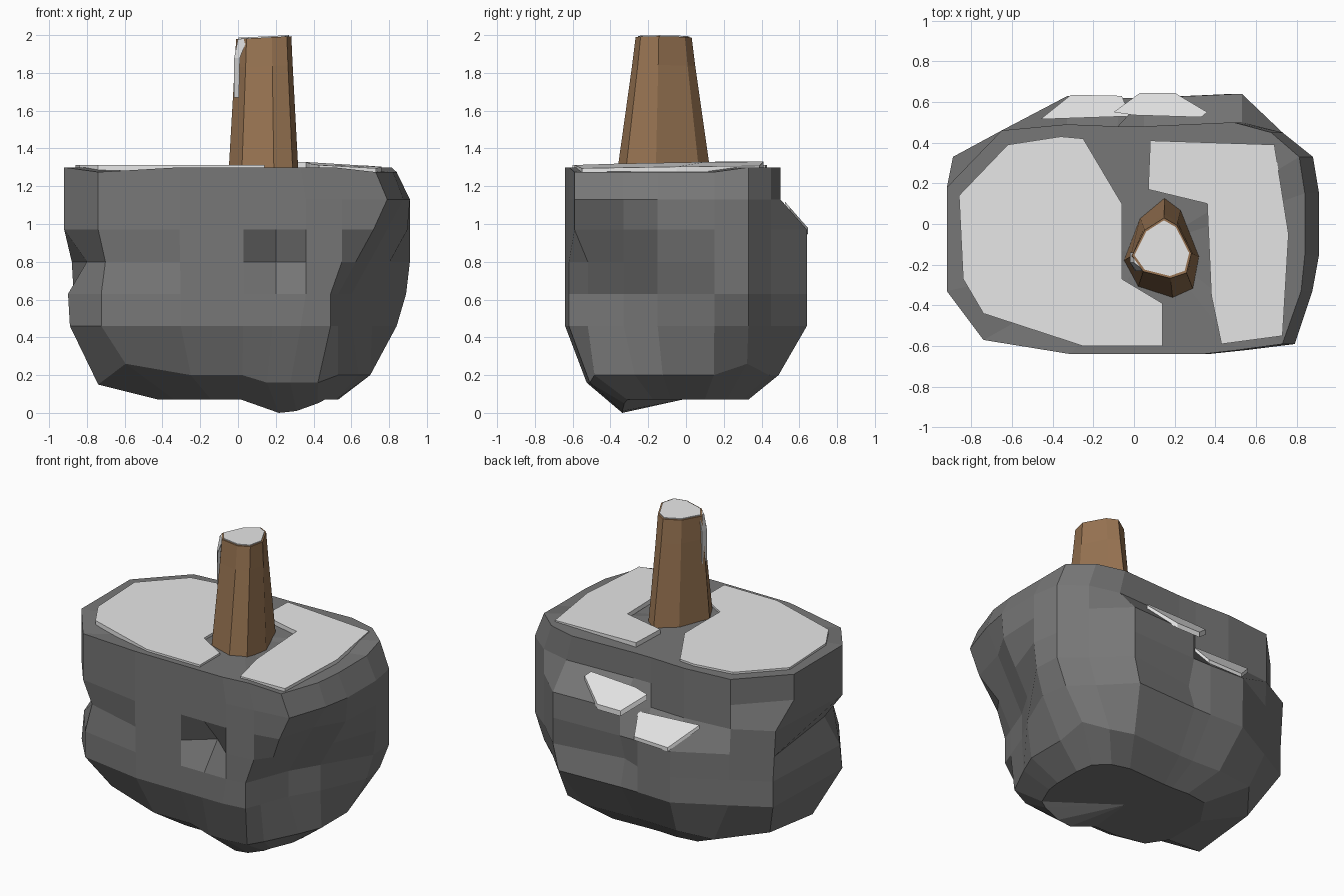
import bpy, bmesh

if "Cube" in bpy.data.objects:
    bpy.data.objects.remove(bpy.data.objects["Cube"])


def material(name, rgb):
    m = bpy.data.materials.new(name)
    m.diffuse_color = (*rgb, 1)
    m.use_nodes = True
    m.node_tree.nodes["Principled BSDF"].inputs["Base Color"].default_value = m.diffuse_color
    return m


STONE = material("grey stone", (0.185, 0.185, 0.185))
WOOD = material("brown wood", (0.31, 0.172, 0.083))
SNOW = material("pale snow", (0.80, 0.80, 0.80))


def loft(name, rings, mat, peak=None, base=None):
    """Skin a stack of equal rings; ends close with a fan or a flat face."""
    bm = bmesh.new()
    rows = [[bm.verts.new(p) for p in ring] for ring in rings]
    n = len(rows[0])
    for a, b in zip(rows, rows[1:]):
        for i in range(n):
            j = (i + 1) % n
            bm.faces.new((a[i], a[j], b[j], b[i]))
    for row, tip in ((rows[0], base), (rows[-1], peak)):
        if tip:
            c = bm.verts.new(tip)
            for i in range(n):
                bm.faces.new((row[i], row[(i + 1) % n], c))
        else:
            bm.faces.new(row)
    bmesh.ops.recalc_face_normals(bm, faces=bm.faces)
    mesh = bpy.data.meshes.new(name)
    bm.to_mesh(mesh)
    bm.free()
    mesh.materials.append(mat)
    ob = bpy.data.objects.new(name, mesh)
    bpy.context.collection.objects.link(ob)
    return ob


def slab(name, outline, height, thick, mat):
    """Plate whose upper side follows height(x, y)."""
    top = [(x, y, height(x, y)) for x, y in outline]
    return loft(name, [[(x, y, z - thick) for x, y, z in top], top], mat)


# Boulder: one outline, refitted to the extents of each level
outline = [(-.74, -.57), (-.31, -.64), (.03, -.64), (.20, -.64), (.36, -.64),
           (.55, -.62), (.79, -.59), (.89, -.33), (.91, -.15), (.91, .15),
           (.88, .33), (.73, .45), (.53, .50), (.05, .48), (-.08, .48),
           (-.33, .49), (-.65, .46), (-.92, .18), (-.92, -.33)]
# height, left, right, front, back
levels = [(.07, .42, .53, .34, .33), (.20, .74, .70, .53, .49),
          (.46, .90, .84, .645, .50), (.63, .90, .91, .645, .50),
          (.80, .91, .91, .645, .50), (.97, .92, .91, .645, .50),
          (1.13, .92, .91, .645, .50), (1.30, .92, .84, .645, .50)]
# dents: (level, column) -> inward offset
dents = {(4, 3): (0, .14), (4, 18): (.11, .02), (4, 0): (.03, .04),
         (2, 18): (.01, -.04), (3, 13): (0, -.05)}

rings = []
for k, (z, left, right, front, back) in enumerate(levels):
    ring = []
    for i, (x, y) in enumerate(outline):
        x *= left / .92 if x < 0 else right / .91
        y *= front / .645 if y < 0 else back / .50
        h = z
        # bulging back ledge, stepping lower on the left
        if i in (12, 13) and .4 < z < 1 or i in (14, 15) and .4 < z < .9:
            y += .14
        if i == 17 and .4 < z < 1:            # fuller back left corner
            x, y = x + .03, y + .15
        if k < 7 and 5 <= i <= 9:             # broken lower right corner
            limit = .53 + max(0, y + .45) * .6 + max(0, z - .63) * .55
            if i == 5:
                limit -= .04
            x = min(x, limit)
            if i == 6 and .3 < z < .9:
                y += .07
        if k < 2 and 3 <= i <= 5:             # lowest point juts forward right
            x += .10 * (1 - k)
            h -= (.07, .06, .02)[i - 3] if k == 0 else .04
        if k == 1:                            # uneven lower left rim
            h += .06 * (i == 0) + .06 * (i == 10) - .05 * (i == 18)
        if k == 7 and (i == 0 or 6 <= i <= 9):
            h -= .025
        dx, dy = dents.get((k, i), (0, 0))
        ring.append((x + dx, y + dy, h))
    rings.append(ring)
loft("boulder", rings, STONE, peak=(.1, -.1, 1.30), base=(.05, -.02, .07))

# Wooden post: eight-sided foot narrowed towards the head
foot = [(-.05, -.18), (.02, -.31), (.19, -.365), (.29, -.32),
        (.32, -.16), (.23, .07), (.15, .13), (.03, .03)]


def section(t, shrink=1):
    """Post outline at fraction t of the way up."""
    return [(.14 + (x - .14) * (1 - .21 * t) * shrink,
             -.12 + (y + .12) * (1 - .40 * t) * shrink) for x, y in foot]


loft("post", [[(x, y, z + .05 * x * t) for x, y in section(t)]
              for z, t in ((1.27, 0), (1.83, .81), (1.98, 1))], WOOD)

# Snow on the post: cap and a strip running down the left edge
slab("post_snow_cap", section(1, .92), lambda x, y: 1.986 + .05 * x, .02, SNOW)
loft("post_snow_strip",
     [[(x, -.14, z), (x, -.19, z), (x + w, -.23, z), (x + w, -.15, z)]
      for z, x, w in ((1.67, -.02, .025), (1.88, -.02, .03), (1.98, 0, .05))],
     SNOW)

# Snow on the boulder top
slab("snow_left", [(-.86, .14), (-.62, .39), (-.36, .43), (-.25, .42),
                   (-.06, .10), (-.06, -.27), (.14, -.39), (.14, -.60),
                   (-.25, -.60), (-.74, -.44), (-.84, -.27)],
     lambda x, y: 1.313, .03, SNOW)
slab("snow_right", [(.07, .17), (.08, .41), (.69, .39), (.76, -.05),
                    (.73, -.55), (.43, -.59), (.38, -.35), (.36, .10)],
     lambda x, y: 1.33 - .06 * max(0, x - .33) + .02 * min(0, y), .03, SNOW)

# Snow on the two steps of the sloping back ledge
slab("snow_ledge_left", [(-.46, .515), (-.31, .635), (-.06, .63), (-.02, .53)],
     lambda x, y: .985 - (y - .50) * 1.2, .025, SNOW)
slab("snow_ledge_right", [(-.10, .55), (.03, .645), (.20, .645), (.36, .55),
                          (.33, .525), (0, .535)],
     lambda x, y: 1.145 - (y - .50) * 1.14, .035, SNOW)
